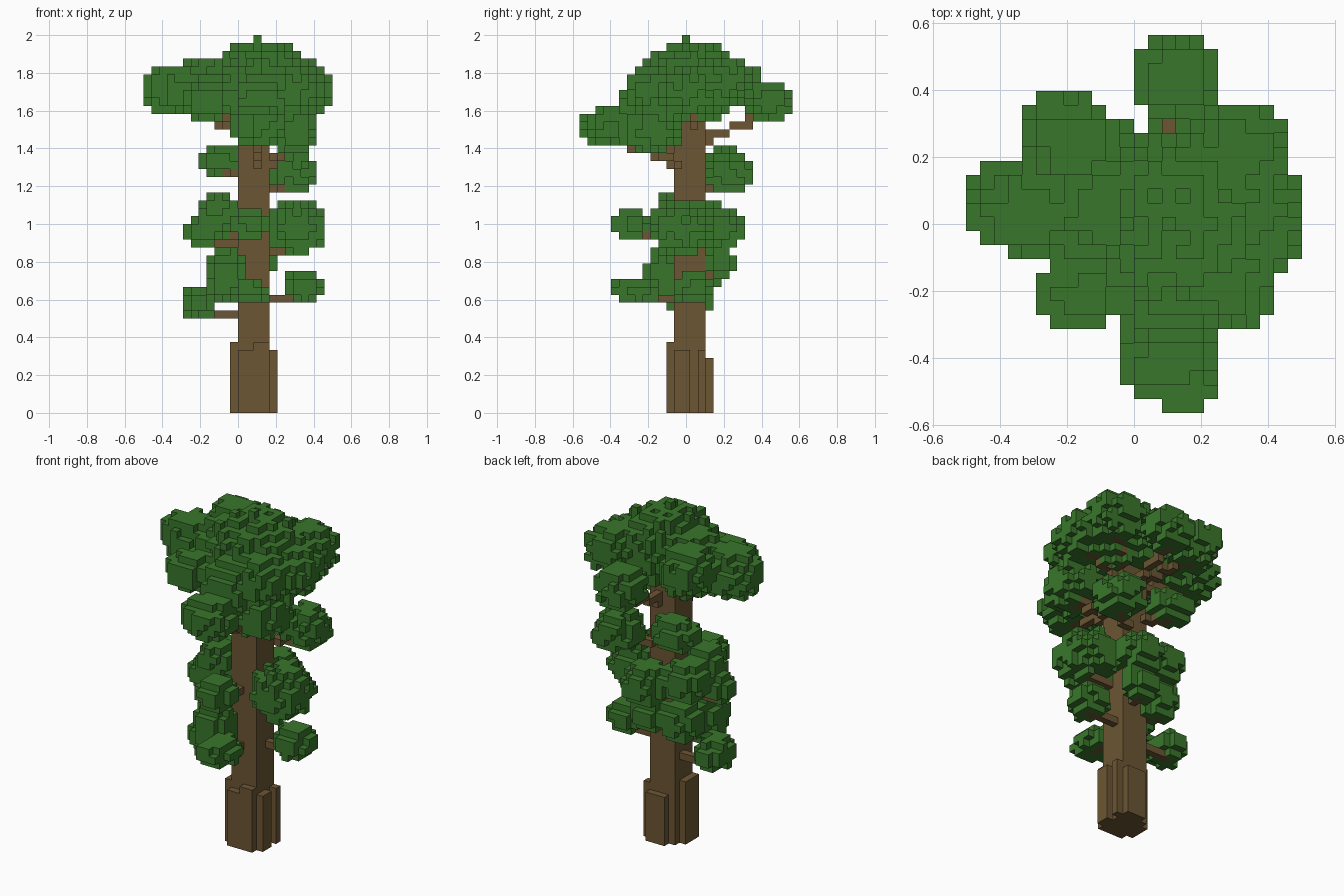
import bpy
import random
from mathutils import Vector

random.seed(7)
UNIT = 1 / 24                      # edge of one cube
SHIFT = Vector((0, -0.5, 0))       # grid offset that centres the tree

if "Cube" in bpy.data.objects:
    bpy.data.objects.remove(bpy.data.objects["Cube"], do_unlink=True)


def make_material(name, colour):
    mat = bpy.data.materials.new(name)
    mat.use_nodes = True
    mat.diffuse_color = colour
    mat.node_tree.nodes["Principled BSDF"].inputs["Base Color"].default_value = colour
    return mat


bark = make_material("bark brown", (0.15, 0.092, 0.033, 1))
leaf = make_material("leaf green", (0.041, 0.18, 0.024, 1))


def block(x0, x1, y0, y1, z0, z1):
    """All grid cells of a solid box."""
    return {(x, y, z) for x in range(x0, x1) for y in range(y0, y1) for z in range(z0, z1)}


def clump(bounds):
    """Rounded cluster of cells with a ragged skin, filling its bounds."""
    lows, highs = bounds[::2], bounds[1::2]
    cells = set()
    for cell in block(*bounds):
        dist = 0
        for c, lo, hi in zip(cell, lows, highs):
            dist += abs((2 * c + 1 - lo - hi) / (hi - lo)) ** 2.2
        if dist < 1.25 - random.random() * 0.5:
            cells.add(cell)
    return cells


def branch(bounds, drop):
    """Stepped limb from the trunk into the lower half of a clump."""
    lows, highs = bounds[::2], bounds[1::2]
    end = Vector([(lo + hi) / 2 for lo, hi in zip(lows, highs)])
    end.z = lows[2] + 1
    start = Vector((2, 1, end.z - drop))
    steps = int((end - start).length * 2) + 1
    path = [start.lerp(end, k / steps) for k in range(steps + 1)]
    return {tuple(int(c // 1) for c in point) for point in path}


# Bounds of each leaf clump in cells: x, x, y, y, z, z
canopy = {
    "crown_leaves": (-3, 9, -5, 7, 37, 47),
    "west_canopy_leaves": (-12, -3, -2, 5, 38, 44),
    "inner_west_canopy_leaves": (-6, 1, -2, 5, 39, 45),
    "north_west_canopy_leaves": (-8, -1, 3, 10, 39, 45),
    "south_west_canopy_leaves": (-7, -1, -7, -2, 37, 42),
    "north_canopy_leaves": (0, 6, 8, 14, 37, 42),
    "south_canopy_leaves": (-1, 6, -13, -5, 34, 39),
    "inner_south_canopy_leaves": (-1, 7, -8, -1, 35, 43),
    "east_canopy_leaves": (5, 12, -3, 5, 38, 44),
    "north_east_canopy_leaves": (4, 11, 3, 9, 39, 45),
    "south_east_low_leaves": (4, 10, -7, 0, 33, 39),
    "south_east_high_leaves": (4, 10, -7, 0, 38, 44),
}
lower = {
    "north_west_high_leaves": (-5, 1, 3, 8, 30, 34),
    "north_east_high_leaves": (4, 10, 3, 9, 28, 33),
    "south_middle_leaves": (-1, 4, -9, -4, 22, 26),
    "west_middle_leaves": (-7, -2, -2, 2, 21, 25),
    "west_upper_middle_leaves": (-5, 0, -3, 2, 24, 28),
    "east_middle_leaves": (4, 11, -4, 4, 20, 27),
    "north_middle_leaves": (0, 6, 2, 8, 21, 26),
    "north_west_middle_leaves": (-5, 1, 1, 6, 22, 27),
    "north_low_leaves": (0, 5, 3, 7, 17, 21),
    "north_west_low_leaves": (-4, 1, 1, 6, 16, 21),
    "south_west_low_leaves": (-4, 1, -5, 1, 14, 21),
    "south_low_leaves": (-1, 4, -9, -3, 14, 17),
    "east_low_leaves": (6, 11, -1, 4, 14, 18),
    "west_low_leaves": (-7, -3, -2, 4, 12, 16),
}

# Trunk and its root flare
parts = {}
parts["trunk"] = (block(0, 4, -1, 3, 0, 39), bark)
flare = block(0, 2, -2, -1, 0, 8) | block(2, 4, -2, -1, 0, 9)
flare |= block(-1, 0, -1, 2, 0, 9) | block(4, 5, -1, 1, 0, 8)
flare |= block(4, 5, 2, 3, 0, 8) | block(1, 4, 3, 4, 0, 7)
parts["root_flare"] = (flare, bark)

# Leaves, each clump with its own limb
limbs = set()
for group, drop in ((canopy, 4), (lower, 1)):
    for name, bounds in group.items():
        parts[name] = (clump(bounds), leaf)
        limbs |= branch(bounds, drop)
parts["crown_leaves"][0].update(block(2, 3, 0, 1, 46, 48))
parts["branches"] = (limbs, bark)

# Each cell belongs to one part only: wood first, then leaves
owner = {}
for name in sorted(parts, key=lambda n: (parts[n][1] is leaf, n)):
    for cell in parts[name][0]:
        owner.setdefault(cell, name)


def corners(cell, axis, side):
    """Four corners of one cube side, wound outward."""
    u, v = (axis + 1) % 3, (axis + 2) % 3
    ring = []
    for a, b in ((0, 0), (1, 0), (1, 1), (0, 1)):
        p = list(cell)
        p[axis] += side
        p[u] += a
        p[v] += b
        ring.append(tuple(p))
    return ring if side else ring[::-1]


def build(name, mat):
    """Mesh of the exposed cube sides of one part."""
    index, faces = {}, []
    for cell in sorted(c for c, n in owner.items() if n == name):
        for axis in range(3):
            for side in (0, 1):
                near = list(cell)
                near[axis] += 2 * side - 1
                if tuple(near) in owner:
                    continue
                ring = corners(cell, axis, side)
                faces.append([index.setdefault(p, len(index)) for p in ring])
    mesh = bpy.data.meshes.new(name)
    mesh.from_pydata([(Vector(p) + SHIFT) * UNIT for p in index], [], faces)
    mesh.materials.append(mat)
    obj = bpy.data.objects.new(name, mesh)
    bpy.context.collection.objects.link(obj)


for part_name, (_, part_mat) in parts.items():
    build(part_name, part_mat)
